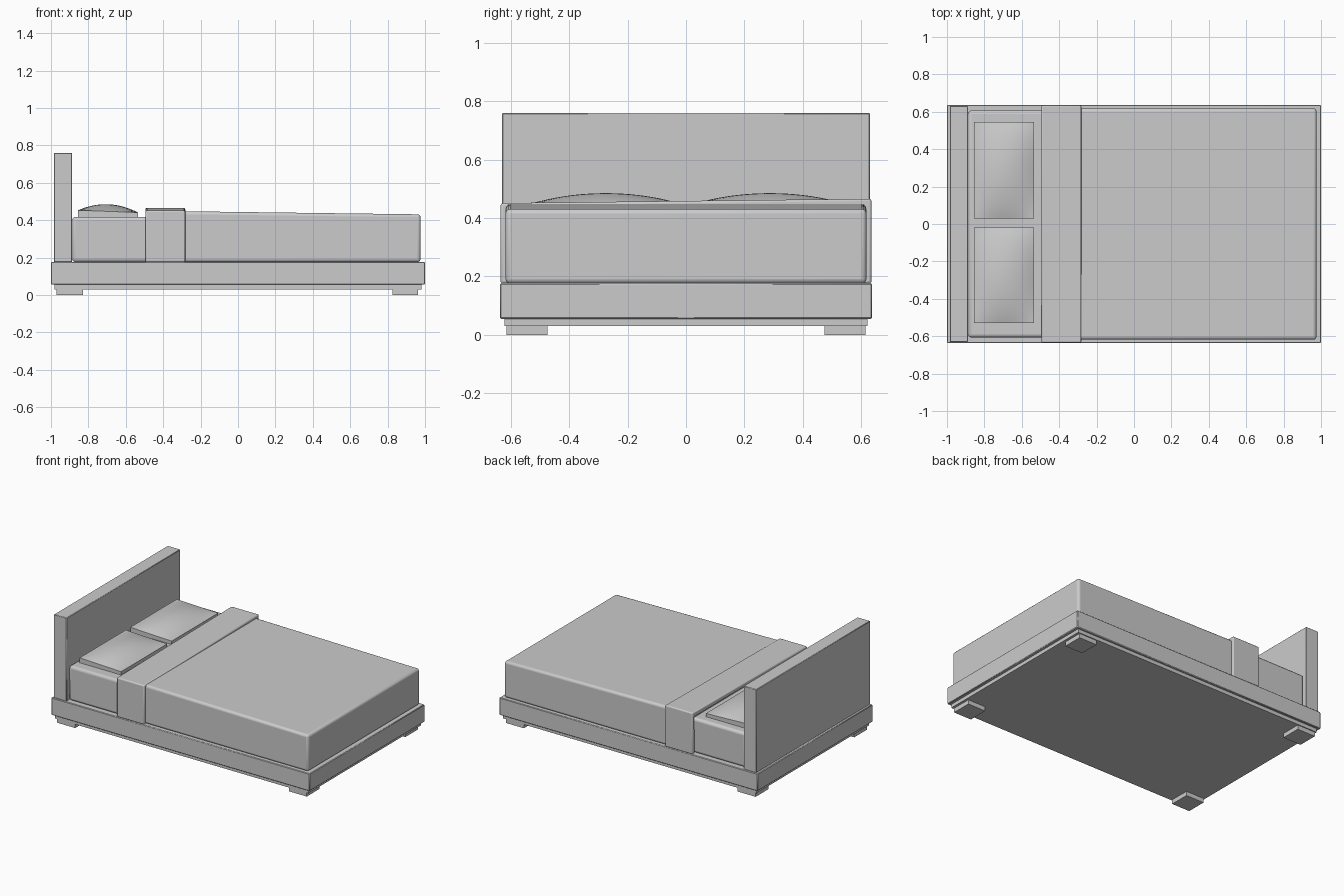
import bpy, bmesh, math

if "Cube" in bpy.data.objects:
    bpy.data.objects.remove(bpy.data.objects["Cube"])


def finish(name, bm, bevel=0.0, segments=1):
    bmesh.ops.recalc_face_normals(bm, faces=bm.faces)
    me = bpy.data.meshes.new(name)
    bm.to_mesh(me)
    bm.free()
    ob = bpy.data.objects.new(name, me)
    bpy.context.collection.objects.link(ob)
    if bevel:
        mod = ob.modifiers.new("bevel", 'BEVEL')
        mod.width = bevel
        mod.segments = segments
    bpy.ops.object.select_all(action='DESELECT')
    ob.select_set(True)
    bpy.context.view_layer.objects.active = ob
    bpy.ops.object.shade_smooth_by_angle(angle=math.radians(35))
    return ob


def box(name, x, y, z, bevel=0.0, segments=1, shape=None):
    bm = bmesh.new()
    bmesh.ops.create_cube(bm, size=1)
    for v in bm.verts:
        for i, (a, b) in enumerate((x, y, z)):
            v.co[i] = a if v.co[i] < 0 else b
        if shape:
            shape(v.co)
    return finish(name, bm, bevel, segments)


# Platform frame and recessed plinth
box("bed_frame", (-1, 1), (-0.637, 0.637), (0.055, 0.177), 0.004)
box("plinth", (-0.98, 0.98), (-0.622, 0.622), (0.03, 0.056))

# Feet
for end, (x0, x1) in (("head", (-0.97, -0.83)), ("foot", (0.825, 0.963))):
    for side, s in (("front", -1), ("back", 1)):
        y = sorted((s * 0.475, s * 0.615))
        box(f"{end}_{side}_foot", (x0, x1), y, (0, 0.031))

# Headboard
box("headboard", (-0.985, -0.887), (-0.63, 0.63), (0.176, 0.76), 0.003)

# Mattress
box("mattress", (-0.887, 0.965), (-0.607, 0.607), (0.176, 0.418), 0.018, 3)


# Bed cover, sloping gently down to the foot end
def slope(co):
    if co.z > 0.3:
        co.z = 0.45 if co.x < 0 else 0.431


box("bed_cover", (-0.48, 0.976), (-0.618, 0.618), (0.176, 0.45), 0.016, 3, slope)

# Folded-back band, a strip wrapped over the top and down both sides
bm = bmesh.new()
profile = [(-0.635, 0.176), (-0.635, 0.451), (0.635, 0.466), (0.635, 0.176),
           (0.610, 0.176), (0.610, 0.43), (-0.610, 0.43), (-0.610, 0.176)]
face = bm.faces.new([bm.verts.new((-0.495, y, z)) for y, z in profile])
ext = bmesh.ops.extrude_face_region(bm, geom=[face])
for v in ext["geom"]:
    if isinstance(v, bmesh.types.BMVert):
        v.co.x = -0.282
finish("folded_band", bm, 0.008, 3)


# Pillows with a domed top
def pillow(name, cx, cy, w, d):
    bm = bmesh.new()
    bmesh.ops.create_grid(bm, x_segments=14, y_segments=18, size=1)
    ext = bmesh.ops.extrude_face_region(bm, geom=bm.faces[:])
    top = {v for v in ext["geom"] if isinstance(v, bmesh.types.BMVert)}
    for v in bm.verts:
        u, t = v.co.x, v.co.y
        z = 0.417
        if v in top:
            dome = (1 - u * u) * (1 - t * t) ** 0.9 if abs(t) < 1 else 0
            z = 0.447 - 0.006 * u + 0.038 * dome
        v.co = (cx + u * w / 2, cy + t * d / 2, z)
    finish(name, bm)


pillow("back_pillow", -0.695, 0.287, 0.32, 0.515)
pillow("front_pillow", -0.695, -0.275, 0.32, 0.51)
